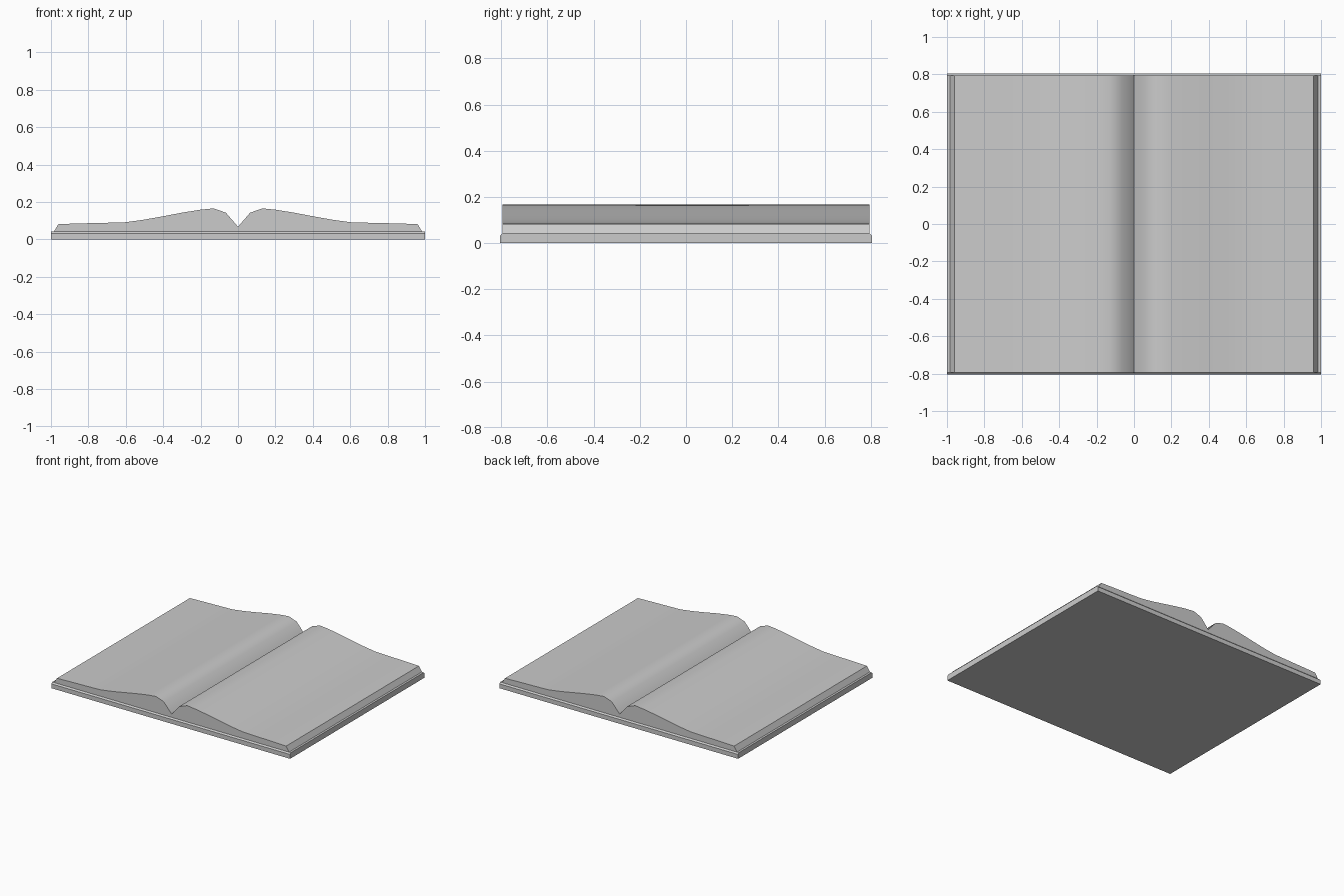
import bpy, bmesh

if "Cube" in bpy.data.objects:
    bpy.data.objects.remove(bpy.data.objects["Cube"])


def prism(name, outline, start, end, place):
    """Extrude a 2D outline between start and end; place maps (u, v, w) to xyz."""
    bm = bmesh.new()
    a = [bm.verts.new(place(u, v, start)) for u, v in outline]
    b = [bm.verts.new(place(u, v, end)) for u, v in outline]
    n = len(outline)
    bm.faces.new(a)
    bm.faces.new(b[::-1])
    for i in range(n):
        j = (i + 1) % n
        bm.faces.new((a[j], a[i], b[i], b[j]))
    bmesh.ops.recalc_face_normals(bm, faces=bm.faces[:])
    mesh = bpy.data.meshes.new(name)
    bm.to_mesh(mesh)
    bm.free()
    obj = bpy.data.objects.new(name, mesh)
    bpy.context.collection.objects.link(obj)
    return obj


# Cover: slab with chamfered long edges, running along x
side = [(0.805, 0), (0.805, 0.033), (0.795, 0.043)]
cover_outline = side + [(-y, z) for y, z in reversed(side)]
prism("cover", cover_outline, -1, 1, lambda u, v, w: (w, u, v))

# Pages: mirrored curved profile with a sharp gutter, running along y
half = [(0.065, 0.143), (0.13, 0.166), (0.2, 0.159), (0.3, 0.143),
        (0.4, 0.124), (0.5, 0.106), (0.6, 0.092), (0.7, 0.089),
        (0.83, 0.086), (0.96, 0.082), (0.984, 0.043)]
page_outline = [(-x, z) for x, z in reversed(half)] + [(0, 0.068)] + half
pages = prism("pages", page_outline, -0.795, 0.795, lambda u, v, w: (u, w, v))

# Smooth the page surface, keeping gutter and rims sharp
bpy.ops.object.select_all(action='DESELECT')
pages.select_set(True)
bpy.context.view_layer.objects.active = pages
bpy.ops.object.shade_smooth_by_angle(angle=0.75)
